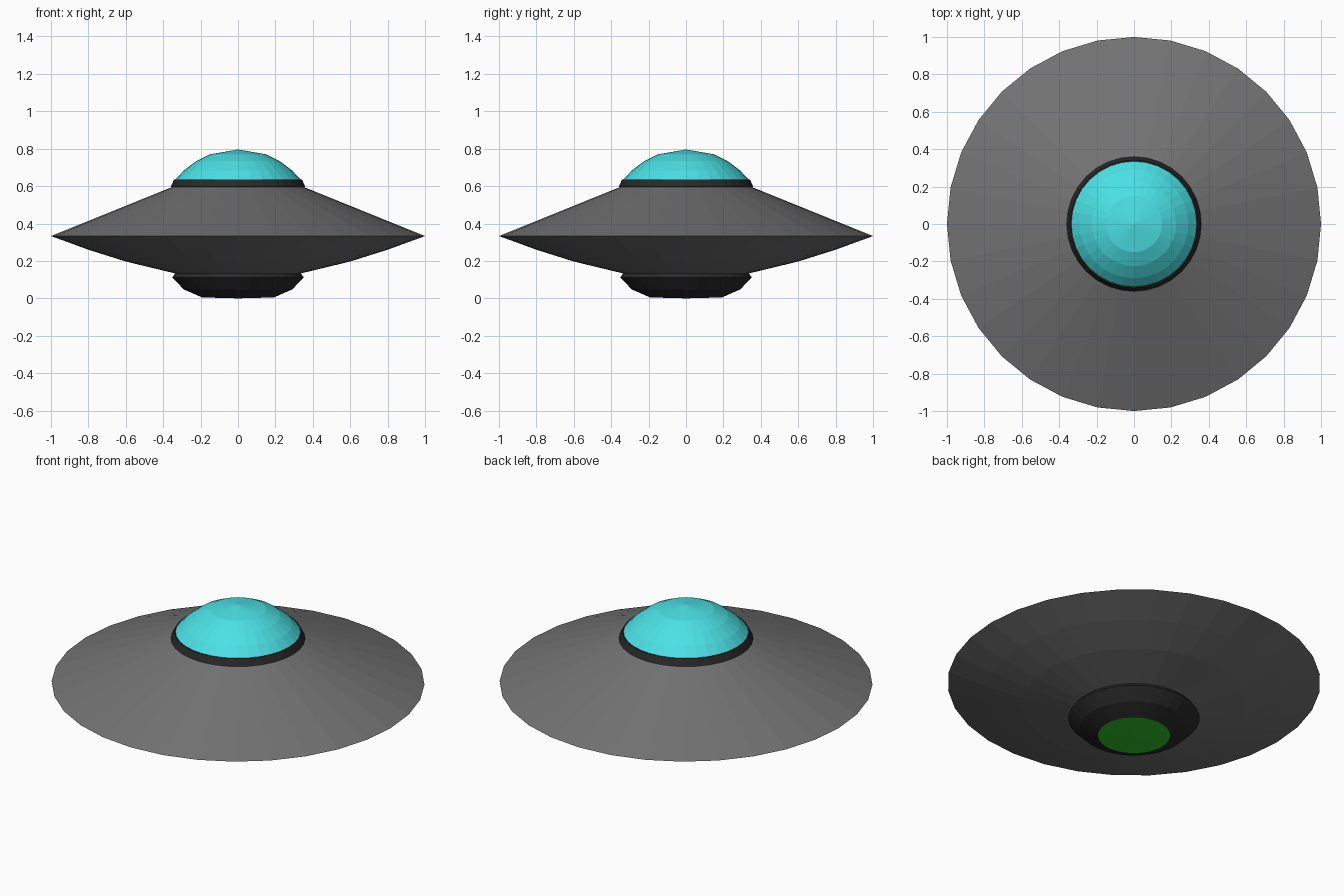
import bpy, bmesh
from math import sin, cos, pi

if "Cube" in bpy.data.objects:
    bpy.data.objects.remove(bpy.data.objects["Cube"])

SIDES = 32


def material(name, rgb):
    m = bpy.data.materials.new(name)
    m.diffuse_color = (*rgb, 1)
    m.use_nodes = True
    m.node_tree.nodes["Principled BSDF"].inputs["Base Color"].default_value = m.diffuse_color
    return m


def lathe(name, profile, mat):
    """Revolve (radius, z) points, listed bottom to top, around the z axis."""
    bm = bmesh.new()
    rings = []
    for r, z in profile:
        if r == 0:
            rings.append([bm.verts.new((0, 0, z))] * SIDES)
        else:
            rings.append([bm.verts.new((r * cos(2 * pi * i / SIDES),
                                        r * sin(2 * pi * i / SIDES), z))
                          for i in range(SIDES)])
    for low, high in zip(rings, rings[1:]):
        for i in range(SIDES):
            j = (i + 1) % SIDES
            corners = dict.fromkeys((low[i], low[j], high[j], high[i]))
            bm.faces.new(list(corners))
    me = bpy.data.meshes.new(name)
    bm.to_mesh(me)
    bm.free()
    me.materials.append(mat)
    ob = bpy.data.objects.new(name, me)
    bpy.context.collection.objects.link(ob)
    return ob


grey = material("hull_grey", (0.17, 0.17, 0.17))
black = material("trim_black", (0.022, 0.022, 0.022))
cyan = material("dome_cyan", (0.07, 0.75, 0.78))
green = material("light_green", (0.03, 0.55, 0.025))

# Saucer hull: gently curved belly, sharp rim, straight upper cone
lathe("saucer_hull", [(0.335, 0.133), (0.60, 0.197), (0.80, 0.26),
                      (1.0, 0.333), (0.345, 0.598)], grey)

# Collar around the dome
lathe("dome_collar", [(0.345, 0.595), (0.36, 0.597), (0.342, 0.635),
                      (0.335, 0.635)], black)

# Faceted glass dome
lathe("glass_dome", [(0.337, 0.633), (0.29, 0.683), (0.225, 0.733),
                     (0.15, 0.77), (0, 0.796)], cyan)

# Engine pod under the hull
lathe("engine_pod", [(0.193, 0.005), (0.29, 0.048), (0.352, 0.112),
                     (0.335, 0.134)], black)

# Glowing disc closing the pod
lathe("beam_light", [(0, 0.0), (0.193, 0.005)], green)
